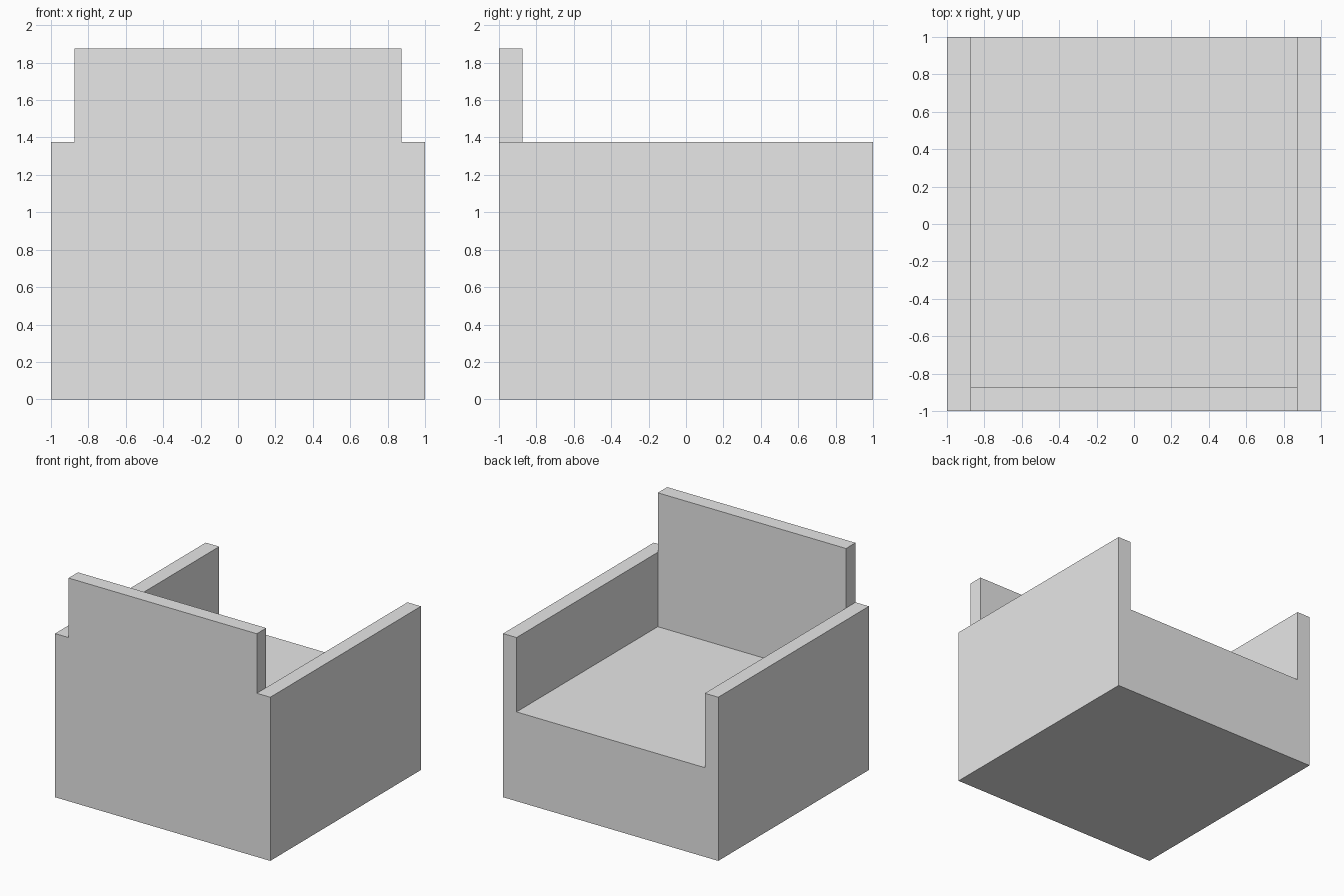
import bpy
import bmesh

cube = bpy.data.objects.get("Cube")
if cube:
    bpy.data.objects.remove(cube, do_unlink=True)

# Single grey finish
COLOUR = (0.8, 0.8, 0.8, 1.0)
grey = bpy.data.materials.new("light_grey")
grey.use_nodes = True
grey.diffuse_color = COLOUR
grey.node_tree.nodes["Principled BSDF"].inputs["Base Color"].default_value = COLOUR

T = 0.125       # panel thickness
SEAT = 0.75     # seat height
ARM = 1.375     # arm height
BACK = 1.875    # backrest height
INNER = 1 - T   # inner face of the arms


def prism(name, outline, y0, y1):
    """Extrude an outline in the xz plane from y0 to y1."""
    bm = bmesh.new()
    face = bm.faces.new([bm.verts.new((x, y0, z)) for x, z in outline])
    moved = bmesh.ops.extrude_face_region(bm, geom=[face])["geom"]
    verts = [v for v in moved if isinstance(v, bmesh.types.BMVert)]
    bmesh.ops.translate(bm, verts=verts, vec=(0, y1 - y0, 0))
    bmesh.ops.recalc_face_normals(bm, faces=bm.faces)
    mesh = bpy.data.meshes.new(name)
    bm.to_mesh(mesh)
    bm.free()
    mesh.materials.append(grey)
    obj = bpy.data.objects.new(name, mesh)
    bpy.context.collection.objects.link(obj)
    return obj


def mirrored(half):
    """Complete a right-hand outline with its mirror image."""
    return half + [(-x, z) for x, z in reversed(half)]


# Seat block and both arms as one U-shaped section
prism("seat_and_arms",
      mirrored([(1, 0), (1, ARM), (INNER, ARM), (INNER, SEAT)]), -INNER, 1)

# Stepped panel: full width up to the arms, narrower above
prism("backrest",
      mirrored([(1, 0), (1, ARM), (INNER, ARM), (INNER, BACK)]), -1, -INNER)

# Fuse the two parts into one continuous shell
body = bpy.data.objects["seat_and_arms"]
back = bpy.data.objects["backrest"]
union = body.modifiers.new("join_backrest", "BOOLEAN")
union.operation = "UNION"
union.solver = "EXACT"
union.object = back
bpy.context.view_layer.update()
fused = bpy.data.meshes.new_from_object(
    body.evaluated_get(bpy.context.evaluated_depsgraph_get()))
body.modifiers.clear()
body.data = fused
body.name = "armchair"
bpy.data.objects.remove(back, do_unlink=True)

# Merge coplanar faces left by the joint
bm = bmesh.new()
bm.from_mesh(fused)
bmesh.ops.remove_doubles(bm, verts=bm.verts, dist=0.0001)
bmesh.ops.dissolve_limit(bm, angle_limit=0.01, verts=bm.verts, edges=bm.edges)
bm.to_mesh(fused)
bm.free()
